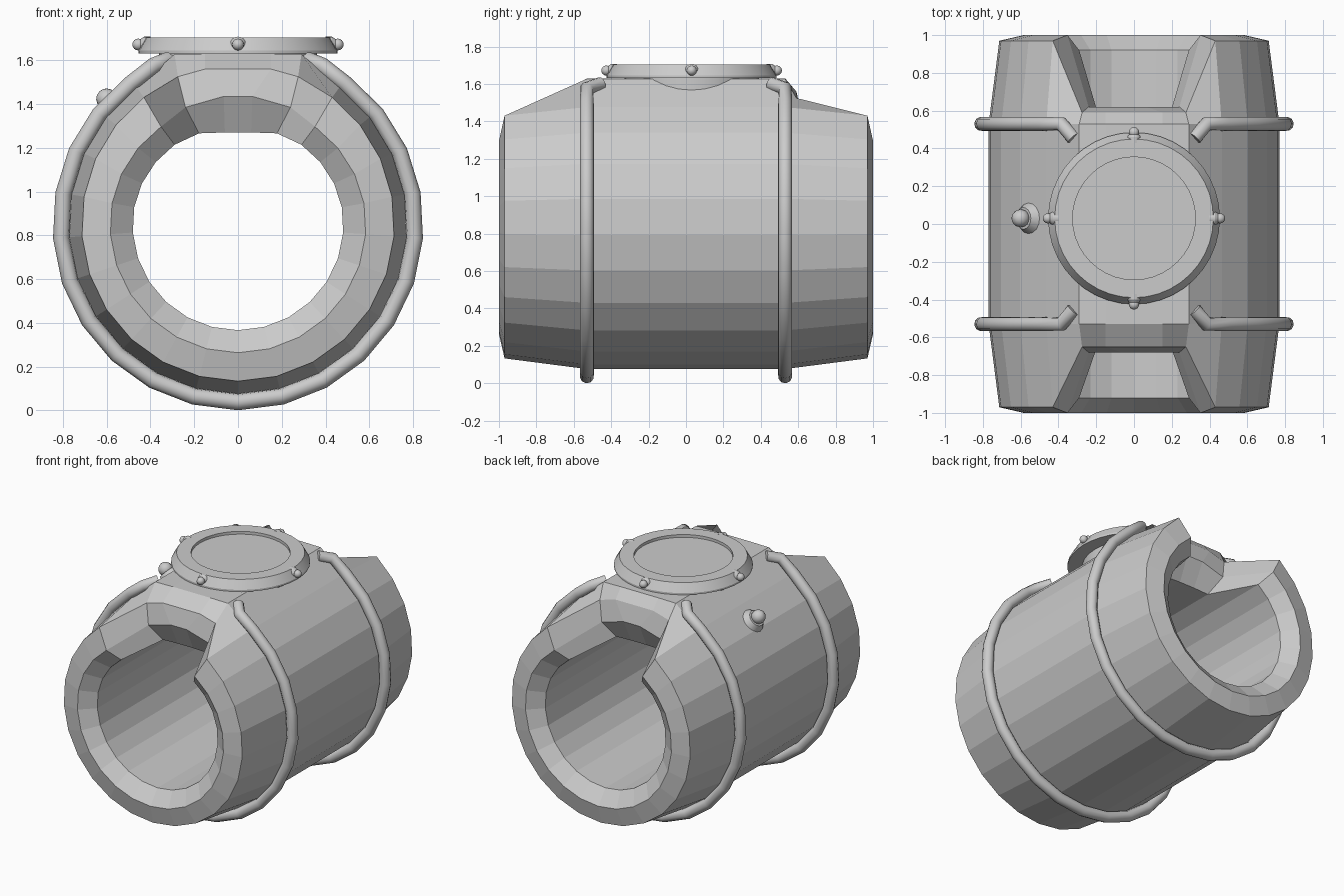
import bpy
import math
from mathutils import Vector

if "Cube" in bpy.data.objects:
    bpy.data.objects.remove(bpy.data.objects["Cube"])

CZ = 0.848                     # height of the tube axis
STEP = math.radians(14.3)      # angle between facets, counted from the bottom


def make_mesh(name, verts, faces):
    me = bpy.data.meshes.new(name)
    me.from_pydata(verts, [], faces)
    me.validate()
    ob = bpy.data.objects.new(name, me)
    bpy.context.collection.objects.link(ob)
    # make the normals point outwards
    bpy.ops.object.select_all(action='DESELECT')
    ob.select_set(True)
    bpy.context.view_layer.objects.active = ob
    bpy.ops.object.mode_set(mode='EDIT')
    bpy.ops.mesh.select_all(action='SELECT')
    bpy.ops.mesh.normals_make_consistent(inside=False)
    bpy.ops.object.mode_set(mode='OBJECT')
    return ob


def lathe(name, profile, loc, axis, seg):
    """Revolve (radius, height) points around an axis; ends are capped."""
    rot = Vector((0, 0, 1)).rotation_difference(Vector(axis))
    verts, faces = [], []
    for r, h in profile:
        for i in range(seg):
            a = 2 * math.pi * i / seg
            verts.append(rot @ Vector((r * math.cos(a), r * math.sin(a), h)) + Vector(loc))
    n = len(profile)
    for j in range(n - 1):
        for i in range(seg):
            k = (i + 1) % seg
            faces.append((j * seg + i, j * seg + k, (j + 1) * seg + k, (j + 1) * seg + i))
    faces.append(tuple(reversed(range(seg))))
    faces.append(tuple(range((n - 1) * seg, n * seg)))
    ob = make_mesh(name, verts, faces)
    bpy.ops.object.shade_smooth_by_angle(angle=math.radians(30))
    return ob


# Band: ring sections as (radius, y, squash of the upper half)
rings = [(0.482, 0.92, 0.95), (0.585, 1.0, 0.96), (0.715, 0.97, 1.02), (0.772, 0.53, 1.02)]
# top columns, whose ends are set back to form the notches: (x, z) per ring
notch = {11: [(0.178, 1.266), (0.24, 1.385), (0.275, 1.525), (0.29, 1.628)],
         12: [(0.06, 1.27), (0.065, 1.435), (0.15, 1.56), (0.15, 1.63)]}


def column(k):
    side, n = (1 if k >= 0 else -1), abs(k)
    ends = []
    for sign, shift in ((-1, 0.32), (1, 0.38)):
        pts = []
        for i, (r, y, squash) in enumerate(rings):
            if n in notch:
                x, z = notch[n][i]
                y -= shift if i < 3 else 0
            else:
                x, dz = r * math.sin(n * STEP), -r * math.cos(n * STEP)
                z = CZ + dz * (squash if dz > 0 else 1)
            pts.append((side * x, sign * y, z))
        ends.append(pts)
    return ends[0] + ends[1][::-1]


cols = [column(k) for k in range(-12, 13)]
verts = [p for c in cols for p in c]
C = len(cols)
faces = []
for c in range(C):
    d = (c + 1) % C
    for i in range(8):
        j = (i + 1) % 8
        faces.append((c * 8 + i, d * 8 + i, d * 8 + j, c * 8 + j))
make_mesh("wrist_band", verts, faces)

# Hoops: round pipes running round the band, bent inwards at the top
for label, y, s in (("front", -0.53, 1), ("back", 0.53, -1)):
    half = [(0.81 * math.sin(n * STEP), y, CZ - 0.81 * math.cos(n * STEP)) for n in range(1, 11)]
    half += [(0.385, y, 1.575), (0.32, y + s * 0.075, 1.60)]
    path = [(-x, yy, z) for x, yy, z in reversed(half)] + [(0, y, CZ - 0.81)] + half
    cu = bpy.data.curves.new(label + "_hoop", 'CURVE')
    cu.dimensions = '3D'
    cu.bevel_depth = 0.038
    cu.bevel_resolution = 3
    cu.use_fill_caps = True
    sp = cu.splines.new('POLY')
    sp.points.add(len(path) - 1)
    for pt, co in zip(sp.points, path):
        pt.co = (*co, 1)
    bpy.context.collection.objects.link(bpy.data.objects.new(label + "_hoop", cu))

# Dial: pedestal and bevelled disc with a shallow recessed face
DY = 0.03
lathe("dial_pedestal", [(0.36, 1.5), (0.36, 1.64)], (0, DY, 0), (0, 0, 1), 32)
lathe("dial", [(0.455, 1.632), (0.455, 1.645), (0.42, 1.705), (0.325, 1.705), (0.325, 1.685)],
      (0, DY, 0), (0, 0, 1), 40)


def stud(name, loc, axis, r, collar):
    """Tapered collar with a ball on top."""
    ball = [(r * math.sin(a), collar[-1][1] + 0.4 * r - r * math.cos(a))
            for a in (math.pi * t / 8 for t in range(1, 8))]
    ball = [(0.002, ball[0][1] - 0.1 * r)] + ball + [(0.002, ball[-1][1] + 0.07 * r)]
    lathe(name + "_collar", collar, loc, axis, 16)
    lathe(name + "_ball", ball, loc, axis, 16)


# Four studs round the dial rim
for i in range(4):
    a = i * math.pi / 2
    d = (math.cos(a), math.sin(a), 0)
    stud("dial_stud_%d" % (i + 1), (0.4 * d[0], DY + 0.4 * d[1], 1.672), d, 0.027,
         [(0.036, 0), (0.036, 0.03), (0.026, 0.045)])

# Side button
d = Vector((-0.72, 0, 0.69)).normalized()
stud("side_button", Vector((0, DY, CZ)) + d * 0.72, d, 0.048,
     [(0.09, 0), (0.09, 0.04), (0.058, 0.092)])
